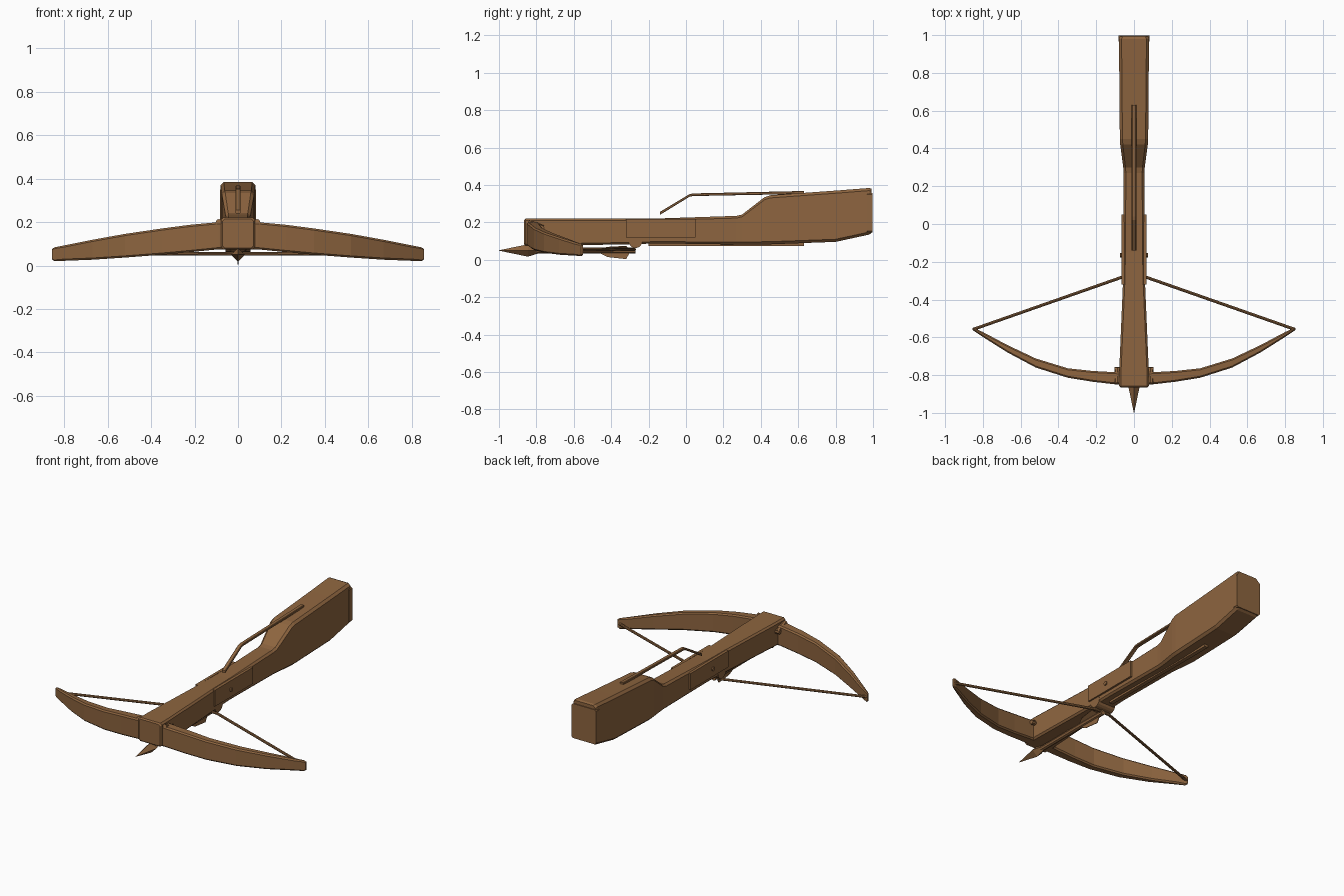
import bpy, bmesh, math
from mathutils import Vector

wood = bpy.data.materials.new("wood")
wood.diffuse_color = (0.27, 0.13, 0.05, 1)


def finish(name, bm):
    bmesh.ops.recalc_face_normals(bm, faces=bm.faces)
    me = bpy.data.meshes.new(name)
    bm.to_mesh(me)
    bm.free()
    me.materials.append(wood)
    ob = bpy.data.objects.new(name, me)
    bpy.context.collection.objects.link(ob)
    return ob


def loft(name, rings):
    bm = bmesh.new()
    vs = [[bm.verts.new(p) for p in r] for r in rings]
    n = len(vs[0])
    for a, b in zip(vs, vs[1:]):
        for i in range(n):
            j = (i + 1) % n
            bm.faces.new((a[i], a[j], b[j], b[i]))
    bm.faces.new(vs[0])
    bm.faces.new(vs[-1])
    return finish(name, bm)


def chamfered(u0, u1, v0, v1, c):
    return [(u0 + c, v0), (u1 - c, v0), (u1, v0 + c), (u1, v1 - c),
            (u1 - c, v1), (u0 + c, v1), (u0, v1 - c), (u0, v0 + c)]


def along_y(name, stations):
    # each station: y, half width, bottom, top, chamfer
    return loft(name, [[(u, y, v) for u, v in chamfered(-w, w, b, t, c)]
                       for y, w, b, t, c in stations])


def rod(name, a, b, r1, r2=None, sides=8, turn=0):
    a, b = Vector(a), Vector(b)
    d = b - a
    bm = bmesh.new()
    bmesh.ops.create_cone(bm, cap_ends=True, segments=sides, radius1=r1,
                          radius2=r1 if r2 is None else r2, depth=d.length)
    for v in bm.verts:
        co = v.co.copy()
        if turn:
            c, s = math.cos(turn), math.sin(turn)
            co = Vector((co.x * c - co.y * s, co.x * s + co.y * c, co.z))
        v.co = d.to_track_quat('Z', 'Y') @ co + (a + b) / 2
    return finish(name, bm)


def box(name, x0, x1, y0, y1, z0, z1):
    return loft(name, [[(x0, y, z0), (x1, y, z0), (x1, y, z1), (x0, y, z1)] for y in (y0, y1)])


# Stock with its raised shoulder end
along_y("stock", [
    (-0.865, 0.072, 0.082, 0.214, 0.01), (-0.857, 0.079, 0.075, 0.221, 0.01),
    (-0.77, 0.078, 0.075, 0.221, 0.01), (-0.30, 0.058, 0.083, 0.221, 0.01),
    (-0.15, 0.055, 0.088, 0.221, 0.01), (0.27, 0.055, 0.082, 0.235, 0.012),
    (0.30, 0.057, 0.082, 0.242, 0.012), (0.42, 0.073, 0.083, 0.335, 0.014),
    (0.45, 0.075, 0.083, 0.345, 0.014), (0.80, 0.078, 0.096, 0.37, 0.014),
    (0.98, 0.08, 0.135, 0.384, 0.014), (0.993, 0.074, 0.145, 0.379, 0.014)])
along_y("butt_plate", [(0.967, 0.083, 0.145, 0.358, 0.008),
                       (0.998, 0.083, 0.145, 0.358, 0.008)])
# Rail for the tiller groove on the bolt side
box("bolt_rail", -0.012, 0.012, -0.2, 0.63, 0.075, 0.1)

# Bow: x, outer y, inner y, bottom, top
half = [(0.09, -0.85, -0.785, 0.075, 0.20), (0.22, -0.835, -0.778, 0.062, 0.188),
        (0.35, -0.814, -0.764, 0.050, 0.171), (0.52, -0.760, -0.712, 0.037, 0.146),
        (0.67, -0.680, -0.641, 0.027, 0.119), (0.80, -0.598, -0.572, 0.022, 0.093),
        (0.845, -0.568, -0.551, 0.020, 0.084), (0.856, -0.561, -0.551, 0.028, 0.077)]
full = [(-s[0],) + s[1:] for s in reversed(half)] + half
loft("bow", [[(x, u, v) for u, v in chamfered(y0, y1, b, t, min(0.008, (y1 - y0) * .35))]
             for x, y0, y1, b, t in full])

# String drawn back to the nut
for s in (-1, 1):
    rod("string", (s * 0.852, -0.558, 0.052), (s * 0.045, -0.275, 0.055), 0.008)
rod("string_middle", (-0.05, -0.277, 0.055), (0.05, -0.277, 0.055), 0.008)

# Lock: nut, side plates and axle pins
rod("nut", (-0.058, -0.27, 0.1), (0.058, -0.27, 0.1), 0.037, sides=16)
for s in (-1, 1):
    x0, x1 = sorted((s * 0.05, s * 0.067))
    box("side_plate", x0, x1, -0.32, 0.05, 0.118, 0.219)
    rod("bridle_pin", (s * 0.088, -0.845, 0.2), (s * 0.088, -0.765, 0.17), 0.015)
    rod("bridle_stud", (s * 0.06, -0.77, 0.17), (s * 0.104, -0.77, 0.17), 0.013)
rod("lock_pin", (-0.074, -0.165, 0.165), (0.074, -0.165, 0.165), 0.012, sides=10)

# Trigger lever, bent
path = [(-0.14, 0.240, 0.256), (0.02, 0.338, 0.352), (0.04, 0.341, 0.355), (0.63, 0.352, 0.368)]
along_y("trigger_lever", [(y, 0.012, b, t, 0.003) for y, b, t in path])
# Bolt: head, shaft, three feathers
rod("bolt_head", (0, -0.845, 0.05), (0, -1.0, 0.05), 0.033, 0.001, 4)
rod("bolt_head_socket", (0, -0.79, 0.05), (0, -0.845, 0.05), 0.016, 0.033, 4)
rod("bolt_shaft", (0, -0.82, 0.05), (0, -0.27, 0.05), 0.015, sides=8)
for k in range(3):
    a = math.radians(-90 + 120 * k)
    out = Vector((math.cos(a), 0, math.sin(a)))
    side = Vector((-out.z, 0, out.x)) * 0.002
    prof = [(-0.47, 0.01), (-0.42, 0.035), (-0.32, 0.046), (-0.30, 0.01)]
    loft("feather", [[Vector((0, y, 0.05)) + out * r + side * e for y, r in prof]
                     for e in (-1, 1)])
